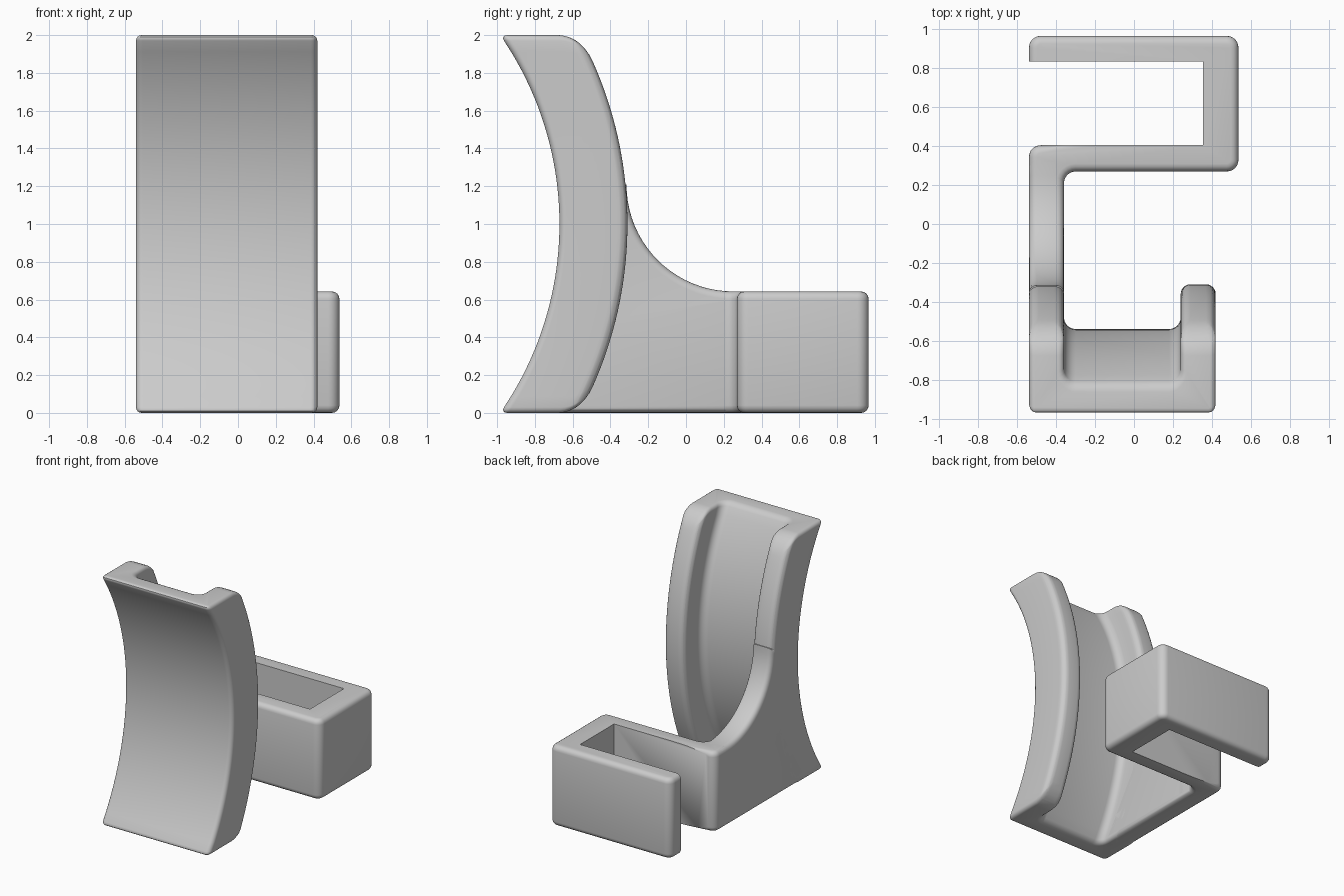
import bpy, bmesh, math
from mathutils import Vector

if "Cube" in bpy.data.objects:
    bpy.data.objects.remove(bpy.data.objects["Cube"])

mat = bpy.data.materials.new("plain grey")
mat.diffuse_color = (0.6, 0.6, 0.6, 1)
mat.use_nodes = True
mat.node_tree.nodes["Principled BSDF"].inputs["Base Color"].default_value = mat.diffuse_color


def rounded(corners, seg=6):
    """Polygon from (u, v, radius) corners, each filleted by its radius."""
    out = []
    n = len(corners)
    for i, (u, v, r) in enumerate(corners):
        p = Vector((u, v))
        if r == 0:
            out.append(p)
            continue
        a = (Vector(corners[i - 1][:2]) - p).normalized()
        b = (Vector(corners[(i + 1) % n][:2]) - p).normalized()
        c = p + (a + b) * r          # all filleted corners are square
        for k in range(seg + 1):
            t = math.pi / 2 * k / seg
            out.append(c - b * r * math.cos(t) - a * r * math.sin(t))
    return out


def prism(poly, w0, w1, bevel, keep_sharp=lambda co: False):
    """Extrude a (u, v) polygon from w0 to w1 and round the edges of both ends."""
    bm = bmesh.new()
    face = bm.faces.new([bm.verts.new((p[0], p[1], w0)) for p in poly])
    new = bmesh.ops.extrude_face_region(bm, geom=[face], use_keep_orig=True)["geom"]
    for v in new:
        if isinstance(v, bmesh.types.BMVert):
            v.co.z = w1
    bmesh.ops.recalc_face_normals(bm, faces=bm.faces[:])
    rim = [e for e in bm.edges
           if abs(e.verts[0].co.z - e.verts[1].co.z) < 1e-6
           and not all(keep_sharp(v.co) for v in e.verts)]
    bmesh.ops.bevel(bm, geom=rim, offset=bevel, offset_type='OFFSET', segments=4,
                    profile=0.5, affect='EDGES', clamp_overlap=False)
    return bm


def cut(bm, co, no):
    bmesh.ops.bisect_plane(bm, geom=bm.verts[:] + bm.edges[:] + bm.faces[:],
                           dist=1e-5, plane_co=co, plane_no=no)


def finish(bm, name, place):
    for v in bm.verts:
        v.co = place(v.co)
    bmesh.ops.recalc_face_normals(bm, faces=bm.faces[:])
    me = bpy.data.meshes.new(name)
    bm.to_mesh(me)
    bm.free()
    me.materials.append(mat)
    ob = bpy.data.objects.new(name, me)
    bpy.context.collection.objects.link(ob)
    bpy.ops.object.select_all(action='DESELECT')
    ob.select_set(True)
    bpy.context.view_layer.objects.active = ob
    bpy.ops.object.shade_smooth_by_angle(angle=math.radians(35))


# Curved channel: U section (x, radius) swept round an axis in front of the model
AXIS_Y = -2.42
section = rounded([(-0.54, 1.75, 0.035), (0.42, 1.75, 0.035),
                   (0.42, 2.11, 0.05), (0.24, 2.11, 0.05),
                   (0.24, 1.88, 0.06), (-0.36, 1.88, 0.06),
                   (-0.36, 2.11, 0.05), (-0.54, 2.11, 0.05)])
bm = prism(section, -1, 1, 0.03)
for k in range(1, 40):
    cut(bm, (0, 0, -0.96 + 1.92 * k / 40), (0, 0, 1))
for r in (2.01, 2.03, 2.05, 2.07, 2.085, 2.095, 2.104):
    cut(bm, (0, r, 0), (0, 1, 0))


def bend(co):
    s = min(1, max(0, (co.y - 2.01) / 0.10))       # rounded flange ends
    z = co.z * (1 - 0.11 * (1 - math.sqrt(1 - s * s)))
    return Vector((co.x, AXIS_Y + math.sqrt(co.y ** 2 - z * z), 1 + z))


finish(bm, "curved_channel", bend)

# Side arm: (y, z) profile with a concave top, running from channel to clip
arm = [(0.25 - 0.565 * math.cos(math.pi / 2 * k / 20),
        1.208 - 0.565 * math.sin(math.pi / 2 * k / 20)) for k in range(21)]
arm += [(0.32, 0.643), (0.32, 0), (-0.8, 0), (-0.48, 0.5), (-0.42, 1.208)]
finish(prism(arm, -0.54, -0.36, 0.04), "side_arm",
       lambda co: Vector((co.z, co.x, co.y)))

# Hooked clip: plan outline (x, y), pocket edges left sharp
plan = rounded([(-0.54, 0.1, 0), (-0.36, 0.1, 0), (-0.36, 0.27, 0.06),
                (0.537, 0.27, 0.06), (0.537, 0.967, 0.06),
                (-0.54, 0.967, 0.06), (-0.54, 0.835, 0),
                (0.355, 0.835, 0), (0.355, 0.405, 0), (-0.54, 0.405, 0.06)])
clip = prism(plan, 0, 0.643, 0.04,
             lambda co: co.x < 0.36 and 0.404 < co.y < 0.836)
finish(clip, "hooked_clip", lambda co: co.copy())
